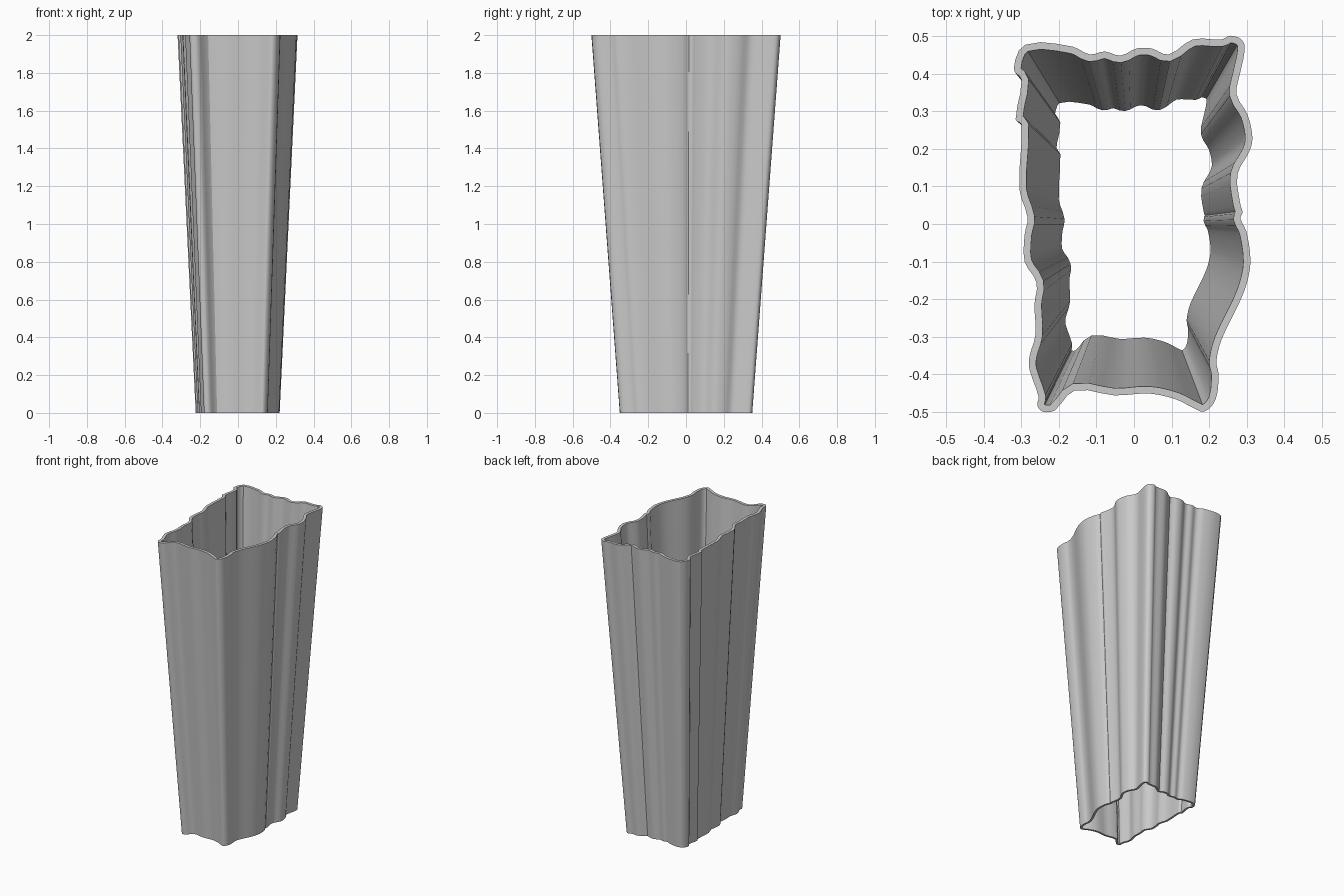
import bpy
import bmesh
import math
from mathutils import Vector

default_cube = bpy.data.objects.get("Cube")
if default_cube:
    bpy.data.objects.remove(default_cube, do_unlink=True)

HEIGHT = 2.0
BOTTOM_SCALE = 0.7
WALL = 0.019
STEPS = 3

# Outer rim outline in thousandths, clockwise from the back corner
back_side = [(-289, 477), (-164, 472), (-118, 451), (-78, 459), (-36, 448), (7, 467),
             (47, 467), (92, 451), (156, 491), (233, 491), (257, 501), (289, 488)]
left_side = [(294, 459), (283, 405), (273, 344), (302, 291), (315, 230), (307, 193),
             (275, 132), (283, 52), (289, 31), (283, 15), (299, -20), (310, -100),
             (299, -161), (278, -214), (233, -307), (219, -366), (225, -400), (217, -467)]
front_side = [(188, -499), (161, -491), (113, -467), (41, -451), (-52, -456),
              (-158, -443), (-211, -496), (-243, -499)]
right_side = [(-257, -483), (-254, -459), (-278, -387), (-278, -352), (-262, -294),
              (-265, -214), (-259, -156), (-291, -100), (-291, -28), (-283, 17),
              (-305, 92), (-299, 265), (-315, 278), (-299, 384), (-320, 411)]


def make_material(name, color):
    material = bpy.data.materials.new(name)
    material.use_nodes = True
    material.diffuse_color = color
    material.node_tree.nodes["Principled BSDF"].inputs["Base Color"].default_value = color
    return material


def smooth_loop(points, steps):
    """Closed spline through the points, with tangents limited by the shorter span."""
    result = []
    count = len(points)
    for i, start in enumerate(points):
        before, end, after = points[i - 1], points[(i + 1) % count], points[(i + 2) % count]
        span = (end - start).length
        start_tangent = (end - before).normalized() * span
        end_tangent = (after - start).normalized() * span
        for step in range(steps):
            t = step / steps
            ease = t * t * (3 - 2 * t)
            result.append(start.lerp(end, ease)
                          + start_tangent * (t * (1 - t) ** 2)
                          - end_tangent * (t * t * (1 - t)))
    return result


def inset_loop(points, distance):
    """Move a clockwise loop inward by the wall thickness."""
    result = []
    count = len(points)
    for i, point in enumerate(points):
        along = (points[(i + 1) % count] - points[i - 1]).normalized()
        result.append(point + Vector((along.y, -along.x)) * distance)
    return result


def add_ring(bm, loop, scale, z):
    return [bm.verts.new((p.x * scale, p.y * scale, z)) for p in loop]


def bridge(bm, ring_a, ring_b):
    for i in range(len(ring_a)):
        bm.faces.new((ring_a[i - 1], ring_a[i], ring_b[i], ring_b[i - 1]))


outline = [Vector(p) / 1000 for p in back_side + left_side + front_side + right_side]
outer = smooth_loop(outline, STEPS)
inner = inset_loop(outer, WALL)

# Tapered tube, open at both ends, with a rim at the top and bottom
bm = bmesh.new()
rings = [add_ring(bm, outer, BOTTOM_SCALE, 0), add_ring(bm, outer, 1, HEIGHT),
         add_ring(bm, inner, 1, HEIGHT), add_ring(bm, inner, BOTTOM_SCALE, 0)]
for i in range(len(rings)):
    bridge(bm, rings[i - 1], rings[i])
bmesh.ops.recalc_face_normals(bm, faces=bm.faces)

mesh = bpy.data.meshes.new("fluted_shell")
bm.to_mesh(mesh)
bm.free()
shell = bpy.data.objects.new("fluted_shell", mesh)
bpy.context.collection.objects.link(shell)
mesh.materials.append(make_material("plain_grey", (0.6, 0.6, 0.6, 1)))

# Soft folds with crisp creases
bpy.context.view_layer.objects.active = shell
shell.select_set(True)
bpy.ops.object.shade_smooth_by_angle(angle=math.radians(30))
